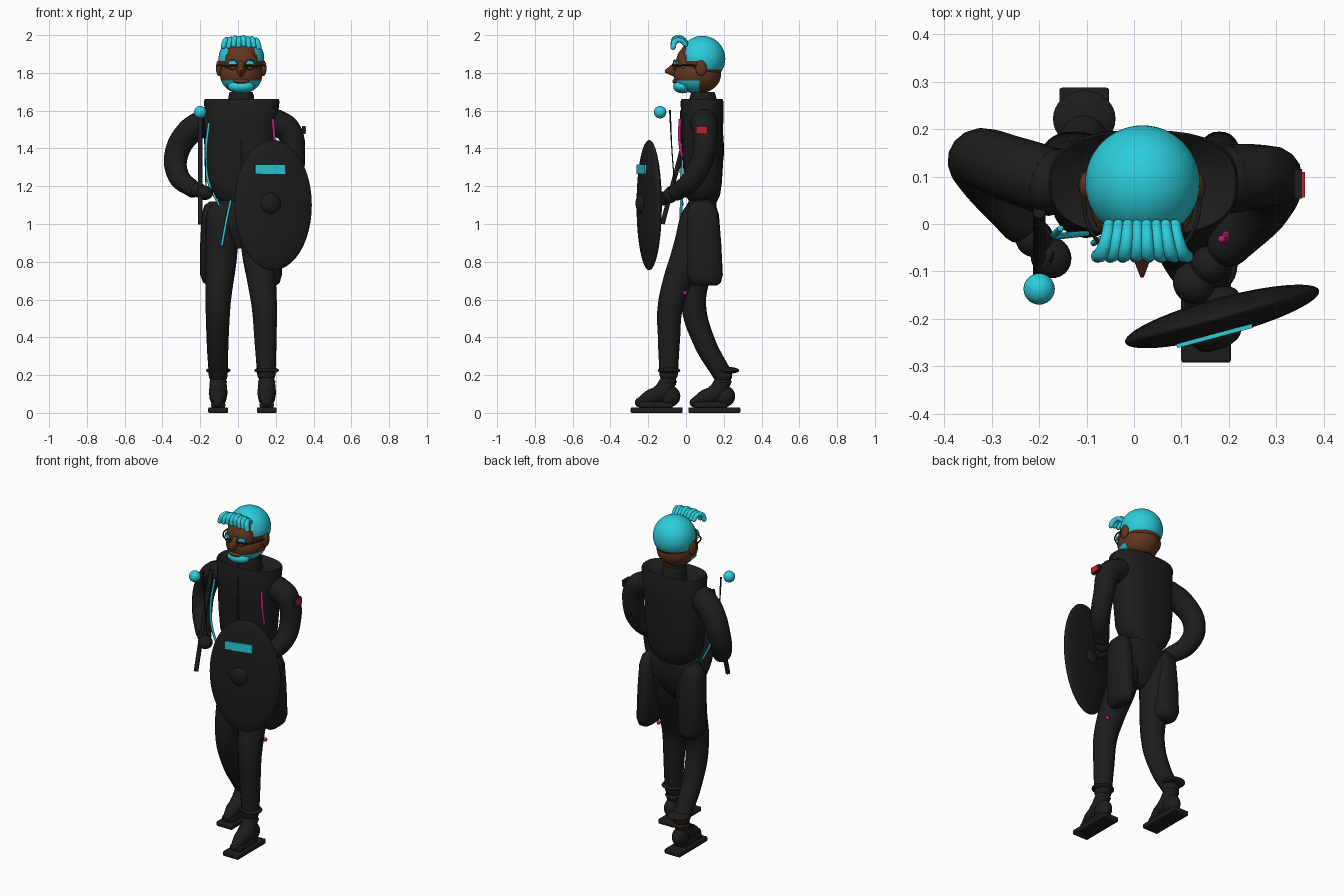
import bpy, bmesh, math

cube = bpy.data.objects.get("Cube")
if cube:
    bpy.data.objects.remove(cube, do_unlink=True)


def material(name, rgb):
    m = bpy.data.materials.new(name)
    m.use_nodes = True
    m.diffuse_color = (*rgb, 1)
    bsdf = next(n for n in m.node_tree.nodes if n.type == 'BSDF_PRINCIPLED')
    bsdf.inputs["Base Color"].default_value = (*rgb, 1)
    return m


BLACK = material("black cloth", (.012, .012, .012))
CYAN = material("cyan", (.025, .61, .71))
SKIN = material("brown skin", (.12, .037, .014))
RED = material("red patch", (.5, .015, .035))
PINK = material("pink trim", (.55, .015, .2))


def finish(ob, name, mat, angle=40):
    ob.name = name
    ob.data.materials.clear()
    ob.data.materials.append(mat)
    bpy.ops.object.select_all(action='DESELECT')
    ob.select_set(True)
    bpy.context.view_layer.objects.active = ob
    bpy.ops.object.shade_smooth_by_angle(angle=math.radians(angle))
    return ob


def ball(name, mat, loc, size, rot=(0, 0, 0), seg=32):
    bpy.ops.mesh.primitive_uv_sphere_add(segments=seg, ring_count=seg // 2, radius=1, location=loc, rotation=rot)
    ob = bpy.context.object
    ob.scale = size if isinstance(size, tuple) else (size,) * 3
    return finish(ob, name, mat)


def box(name, mat, loc, size, rot=(0, 0, 0), bevel=0):
    bpy.ops.mesh.primitive_cube_add(size=1, location=loc, rotation=rot)
    ob = bpy.context.object
    ob.scale = size
    if bevel:
        bpy.ops.object.transform_apply(location=False, rotation=False, scale=True)
        mod = ob.modifiers.new("rounding", 'BEVEL')
        mod.width = bevel
        mod.segments = 3
    return finish(ob, name, mat)


def tube(name, mat, points, sides=4, round_ends=True):
    """Smooth tube through (x, y, z, radius) points."""
    cu = bpy.data.curves.new(name, 'CURVE')
    cu.dimensions = '3D'
    cu.bevel_depth = 1
    cu.bevel_resolution = sides
    cu.resolution_u = 8
    cu.use_fill_caps = True
    sp = cu.splines.new('BEZIER')
    sp.bezier_points.add(len(points) - 1)
    for bp, (x, y, z, r) in zip(sp.bezier_points, points):
        bp.co = (x, y, z)
        bp.radius = r
        bp.handle_left_type = bp.handle_right_type = 'AUTO'
    ob = bpy.data.objects.new(name, cu)
    bpy.context.collection.objects.link(ob)
    bpy.ops.object.select_all(action='DESELECT')
    ob.select_set(True)
    bpy.context.view_layer.objects.active = ob
    bpy.ops.object.convert(target='MESH')
    finish(bpy.context.object, name, mat, 60)
    if round_ends:
        for end, p in (("start", points[0]), ("end", points[-1])):
            ball(name + "_" + end, mat, p[:3], p[3], seg=16)


def loft(name, mat, rings, power=2.0, seg=32):
    """Closed body through (x, y, z, half width, half depth) rings."""
    bm = bmesh.new()
    loops = []
    for cx, cy, z, rx, ry in rings:
        loop = []
        for i in range(seg):
            a = math.tau * i / seg
            c, s = math.cos(a), math.sin(a)
            loop.append(bm.verts.new((cx + rx * math.copysign(abs(c) ** (2 / power), c),
                                      cy + ry * math.copysign(abs(s) ** (2 / power), s), z)))
        loops.append(loop)
    for a, b in zip(loops, loops[1:]):
        for i in range(seg):
            j = (i + 1) % seg
            bm.faces.new((a[i], a[j], b[j], b[i]))
    bm.faces.new(loops[0][::-1])
    bm.faces.new(loops[-1])
    me = bpy.data.meshes.new(name)
    bm.to_mesh(me)
    bm.free()
    ob = bpy.data.objects.new(name, me)
    bpy.context.collection.objects.link(ob)
    return finish(ob, name, mat)


def recolor(ob, mat, rule):
    """Give a second colour to the faces whose placed centre (y, z) fits the rule."""
    ob.data.materials.append(mat)
    for p in ob.data.polygons:
        if rule(ob.location.y + p.center.y * ob.scale.y, ob.location.z + p.center.z * ob.scale.z):
            p.material_index = 1


# Jacket with a sunken open collar
loft("jacket", BLACK, [(.01, .09, 1.11, .09, .07), (.01, .09, 1.15, .14, .09), (.01, .09, 1.22, .172, .1),
                       (.01, .09, 1.35, .182, .108), (.015, .085, 1.5, .187, .112), (.02, .085, 1.65, .2, .113),
                       (.02, .085, 1.662, .195, .108), (.02, .085, 1.64, .16, .085), (.02, .085, 1.61, .09, .07)], 2.6)
loft("neck_band", BLACK, [(.017, .09, 1.6, .072, .072), (.017, .09, 1.675, .068, .07), (.017, .09, 1.7, .06, .06)])
box("jacket_zip", BLACK, (.017, -.028, 1.45), (.012, .008, .3))
tube("pink_trim", PINK, [(.185, -.032, 1.55, .008), (.192, -.034, 1.45, .008), (.195, -.022, 1.36, .008)], 2)
tube("cyan_lace", CYAN, [(-.155, -.01, 1.53, .007), (-.17, -.025, 1.37, .007), (-.155, -.025, 1.22, .007),
                         (-.1, -.02, 1.1, .006)], 2)
tube("cyan_lace_end", CYAN, [(-.04, -.025, 1.12, .007), (-.065, -.03, 1.0, .007), (-.085, -.04, .89, .007)], 2)
tube("thin_cord", BLACK, [(-.18, -.085, 1.6, .005), (-.175, -.075, 1.4, .003), (-.17, -.06, 1.2, .003)], 2)

# Hips, legs and hip pouches
loft("hips", BLACK, [(.01, .06, .87, .02, .03), (.01, .065, .91, .08, .055), (.01, .07, .98, .15, .08),
                     (.01, .07, 1.05, .178, .09), (.01, .08, 1.09, .165, .082), (.01, .09, 1.13, .11, .07)], 2.2)
tube("left_leg", BLACK, [(.1, .055, 1.02, .09), (.107, .012, .85, .088), (.125, -.045, .7, .077),
                         (.14, -.085, .55, .067), (.145, -.09, .4, .06), (.15, -.092, .21, .05)], 6)
tube("right_leg", BLACK, [(-.085, .075, 1.02, .09), (-.09, .07, .83, .085), (-.105, .04, .58, .066),
                          (-.108, .095, .38, .058), (-.105, .195, .2, .05)], 6)
for side, x, y, rx, ry in (("left", .18, .1, .052, .095), ("right", -.125, .122, .075, .073)):
    loft(side + "_pouch", BLACK, [(x, y, .675, rx * .45, ry * .6), (x, y, .69, rx * .8, ry * .85),
                                  (x, y, .73, rx, ry), (x, y - .005, .9, rx, ry * .95),
                                  (x, y - .012, 1.05, rx * .9, ry * .88), (x, y - .015, 1.1, rx * .7, ry * .7),
                                  (x, y - .015, 1.12, rx * .3, ry * .4)], 2.4)
ball("pink_bead", PINK, (.19, -.005, .635), .012, seg=12)

# Feet: cuff, bare ankle, shoe and flat sole
for side, x, y, cuff_y, sole_y in (("left", .152, -.13, -.09, -.155), ("right", -.105, .16, .222, .15)):
    ball(side + "_cuff", BLACK, (x, cuff_y, .225), (.066, .06, .018))
    ball(side + "_ankle", SKIN, (x, y + .036, .165), (.047, .047, .012))
    tube(side + "_shoe", BLACK, [(x, y - .115, .055, .026), (x, y - .06, .082, .042), (x, y - .005, .103, .05),
                                 (x, y + .035, .165, .044)], 5)
    ball(side + "_heel", BLACK, (x, y + .04, .088), (.046, .06, .058))
    box(side + "_shoe_base", BLACK, (x, y - .03, .042), (.075, .18, .035), bevel=.012)
    box(side + "_sole", BLACK, (x, sole_y, .0145), (.105, .275, .029), bevel=.006)

# Arms and hands
tube("right_arm", BLACK, [(-.18, .09, 1.535, .073), (-.255, .115, 1.49, .07), (-.328, .137, 1.36, .063),
                          (-.315, .1, 1.255, .057), (-.24, .005, 1.185, .046)], 6)
tube("left_arm", BLACK, [(.2, .095, 1.535, .073), (.262, .1, 1.5, .068), (.295, .09, 1.36, .06),
                         (.275, .035, 1.24, .056), (.2, -.045, 1.17, .046)], 6)
for side, x, y, z in (("right", -.175, -.07, 1.165), ("left", .125, -.125, 1.135)):
    ball(side + "_hand", BLACK, (x, y, z), (.042, .045, .038), (0, 0, .6))
    ball(side + "_palm", BLACK, (x + (-.035 if x < 0 else .035), y + .04, z + .015), .04)
box("arm_patch_base", BLACK, (.346, .085, 1.497), (.016, .062, .042))
box("arm_patch", RED, (.357, .083, 1.497), (.008, .054, .036))

# Oval shield with boss, grip and bright plate
turn = math.radians(15)
ball("shield", BLACK, (.186, -.195, 1.1), (.212, .04, .345), (0, 0, turn), 48)
ball("shield_boss", BLACK, (.172, -.235, 1.11), (.055, .03, .055), (0, 0, turn))
ball("shield_grip", BLACK, (.178, -.158, 1.1), (.045, .025, .045), (0, 0, turn))
box("shield_plate", CYAN, (.17, -.236, 1.29), (.165, .009, .05), (0, 0, turn))

# Slanted baton and its round head
tube("baton", BLACK, [(-.2, .025, 1.57, .013), (-.2, -.125, 1.0, .013)], 3, False)
ball("baton_head", CYAN, (-.2, -.137, 1.592), .033)

# Head: hair and beard are face regions
jaw = ball("face", SKIN, (.017, .06, 1.79), (.112, .125, .1), seg=64)
recolor(jaw, CYAN, lambda y, z: z < 1.757 and y < .07)
skull = ball("skull", SKIN, (.018, .087, 1.875), (.121, .121, .121), seg=64)
recolor(skull, CYAN, lambda y, z: (y > 0 and z > 1.865) or (y > .09 and z > 1.82))
ball("brow", SKIN, (.017, -.002, 1.845), (.088, .052, .088))
ball("chin_beard", CYAN, (.017, -.018, 1.728), (.07, .05, .036))
for s in (-1, 1):
    ball("ear", SKIN, (.017 + s * .118, .08, 1.825), (.016, .03, .042), seg=16)

# Nose, mouth, eyes and glasses
bpy.ops.mesh.primitive_cone_add(vertices=24, radius1=.06, radius2=.006, depth=.085,
                                location=(.017, -.07, 1.813), rotation=(math.radians(98), 0, 0))
bpy.context.object.scale = (.6, 1, 1)
finish(bpy.context.object, "nose", SKIN)
ball("mouth", SKIN, (.017, -.058, 1.756), (.042, .014, .013), seg=16)
for s in (-1, 1):
    x = .017 + s * .047
    box("eye_plate", CYAN, (x, -.054, 1.855), (.05, .008, .022), (0, 0, s * .35))
    tube("glasses_arm", BLACK, [(.017 + s * .02, -.067, 1.84, .004), (.017 + s * .07, -.055, 1.836, .004),
                                (.017 + s * .11, -.01, 1.84, .004), (.017 + s * .125, .07, 1.838, .004)], 2)
    bpy.ops.mesh.primitive_torus_add(location=(x, -.06, 1.843), rotation=(math.pi / 2, 0, s * .35),
                                     major_radius=.026, minor_radius=.002, major_segments=24, minor_segments=6)
    finish(bpy.context.object, "glasses_rim", BLACK)

# Curled fringe, fanning out toward the brow
for i in range(8):
    t = i / 3.5 - 1
    x = .017 + t * .07
    drop = .01 * t * t + .004 * (i % 2)
    tube("fringe_curl", CYAN, [(x, -.002, 1.965 - drop, .012), (x + t * .004, -.028, 1.986 - drop, .0135),
                               (x + t * .014, -.06, 1.978 - drop, .016),
                               (x + t * .024, -.068, 1.95 - drop, .014)], 3)
